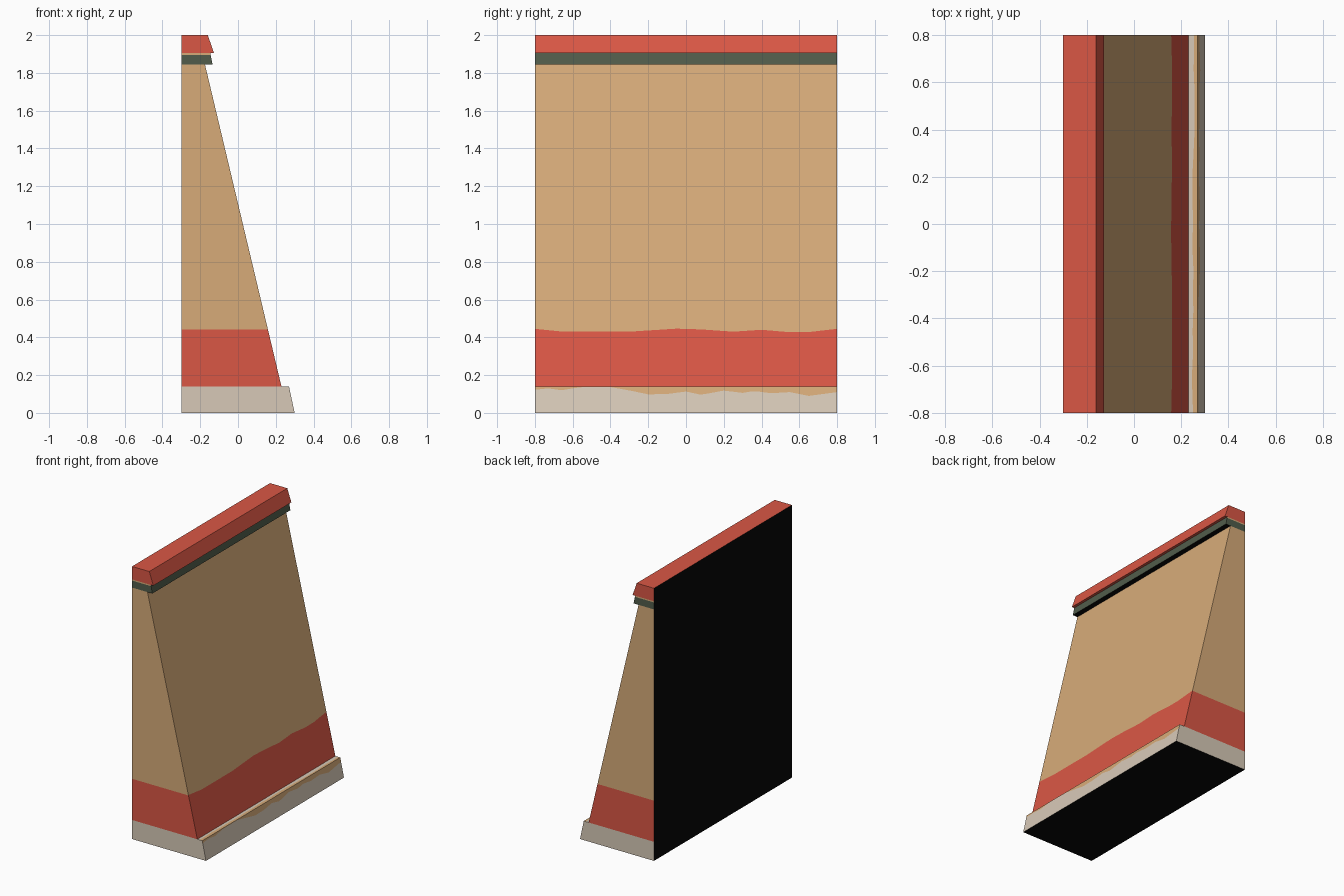
import bpy, bmesh

if "Cube" in bpy.data.objects:
    bpy.data.objects.remove(bpy.data.objects["Cube"])

BACK, HALF, N = -0.3, 0.8, 64


def material(name, rgb):
    lin = [((c / 255 + 0.055) / 1.055) ** 2.4 if c > 10 else c / 255 / 12.92 for c in rgb]
    m = bpy.data.materials.new(name)
    m.diffuse_color = (*lin, 1)
    m.use_nodes = True
    m.node_tree.nodes["Principled BSDF"].inputs["Base Color"].default_value = m.diffuse_color
    return m


TAN, RED, STONE, GREEN, BLACK = range(5)
mats = [material("tan plaster", (215, 171, 121)), material("red paint", (218, 87, 69)),
        material("pale stone", (215, 201, 183)), material("dark green", (81, 92, 75)),
        material("black", (8, 8, 8))]


def interp(table):
    def f(y):
        for (a, u), (b, v) in zip(table, table[1:]):
            if y <= b:
                return u + (v - u) * (y - a) / (b - a)
        return table[-1][1]
    return f


def build(name, rows, strips, ends, back, bottom=False):
    """rows: functions y -> (x, z); strips: colour between successive rows;
    ends: (colour, outline) for both end walls; back: z range of the flat back."""
    bm = bmesh.new()

    def face(pts, mat, flip=False):
        f = bm.faces.new([bm.verts.new(p) for p in (pts[::-1] if flip else pts)])
        f.material_index = mat

    ys = [-HALF + 2 * HALF * i / N for i in range(N + 1)]
    for lo, hi, mat in zip(rows, rows[1:], strips):
        wavy = any(r(a) != r(-HALF) for r in (lo, hi) for a in ys)
        span = ys if wavy else [-HALF, HALF]
        for a, b in zip(span, span[1:]):
            pts = [(x, y, z) for y, (x, z) in ((a, lo(a)), (b, lo(b)), (b, hi(b)), (a, hi(a)))]
            face(pts, mat)
    for mat, outline in ends:
        for y in (-HALF, HALF):
            face([(x, y, z) for x, z in outline], mat, y > 0)
    z0, z1 = back
    face([(BACK, HALF, z0), (BACK, -HALF, z0), (BACK, -HALF, z1), (BACK, HALF, z1)], BLACK)
    if bottom:
        face([(BACK, -HALF, 0), (BACK, HALF, 0), (0.3, HALF, 0), (0.3, -HALF, 0)], BLACK)
    bmesh.ops.remove_doubles(bm, verts=bm.verts[:], dist=1e-5)
    me = bpy.data.meshes.new(name)
    bm.to_mesh(me)
    bm.free()
    for m in mats:
        me.materials.append(m)
    ob = bpy.data.objects.new(name, me)
    bpy.context.collection.objects.link(ob)


def fixed(x, z):
    return lambda y: (x, z)


def wall_x(z):
    return 0.23 + (z - 0.14) * (-0.175 - 0.23) / (1.845 - 0.14)


# Uneven paint edges along the length
red_edge = interp([(-.8, .445), (-.65, .43), (-.3, .43), (-.05, .446), (.08, .442), (.25, .43),
                   (.4, .44), (.55, .427), (.65, .428), (.8, .445)])
chip_edge = interp([(-.8, .122), (-.73, .13), (-.66, .12), (-.56, .136), (-.4, .137), (-.28, .115),
                    (-.2, .098), (-.1, .1), (0, .113), (.08, .096), (.2, .118), (.3, .106),
                    (.36, .116), (.45, .104), (.55, .11), (.65, .09), (.8, .11)])

# Stone base with worn upper edge
build("base",
      [fixed(0.3, 0), lambda y: (0.3 - 0.03 * chip_edge(y) / 0.14, chip_edge(y)),
       fixed(0.27, 0.14), lambda y: (0.25 + 0.25 * (chip_edge(-y) - 0.11), 0.14), fixed(0.23, 0.14)],
      [STONE, TAN, TAN, STONE],
      [(STONE, [(BACK, 0), (0.3, 0), (0.27, 0.14), (BACK, 0.14)])], (0, 0.14), True)

# Sloping wall with painted red band
build("sloping_wall",
      [fixed(0.23, 0.14), lambda y: (wall_x(red_edge(y)), red_edge(y)), fixed(-0.175, 1.845)],
      [RED, TAN],
      [(RED, [(BACK, 0.14), (0.23, 0.14), (wall_x(0.442), 0.442), (BACK, 0.442)]),
       (TAN, [(BACK, 0.442), (wall_x(0.442), 0.442), (-0.175, 1.845), (BACK, 1.845)])], (0.14, 1.845))

# Green trim under the cap
build("trim",
      [fixed(-0.175, 1.845), fixed(-0.135, 1.845), fixed(-0.147, 1.905)],
      [BLACK, GREEN],
      [(GREEN, [(BACK, 1.845), (-0.135, 1.845), (-0.145, 1.896), (BACK, 1.896)]),
       (TAN, [(BACK, 1.896), (-0.145, 1.896), (-0.147, 1.905), (BACK, 1.905)])], (1.845, 1.905))

# Red cap
build("cap",
      [fixed(-0.147, 1.905), fixed(-0.127, 1.905), fixed(-0.16, 2), fixed(BACK, 2)],
      [RED, RED, RED],
      [(RED, [(BACK, 1.905), (-0.127, 1.905), (-0.16, 2), (BACK, 2)])], (1.905, 2))
